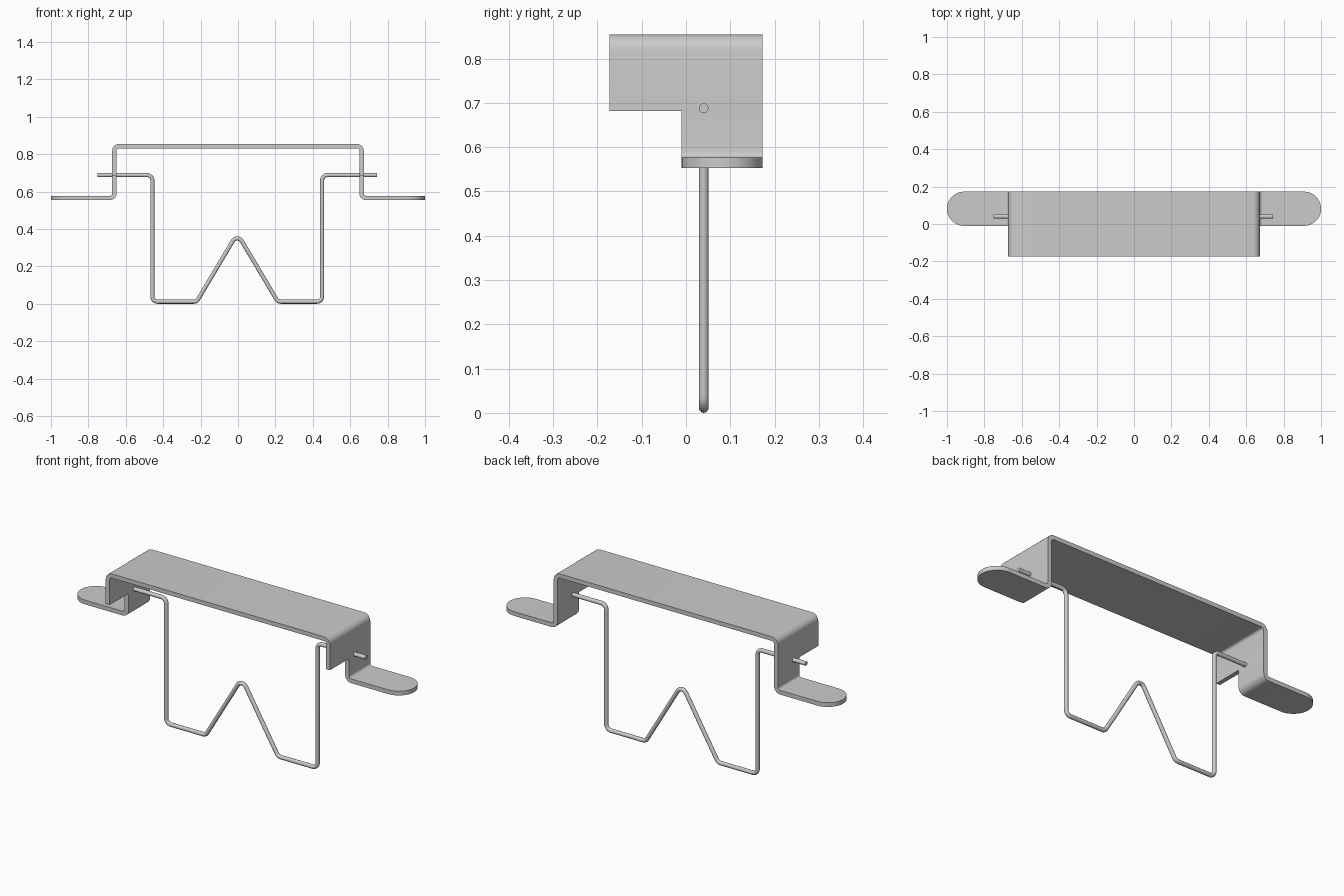
import bpy, bmesh, math
from mathutils import Vector

if "Cube" in bpy.data.objects:
    bpy.data.objects.remove(bpy.data.objects["Cube"])

THICK = 0.023        # sheet thickness
Y_FRONT, Y_STEP, Y_BACK = -0.173, -0.01, 0.173
Z_STEP = 0.682       # lower edge of the short front part of the legs


def fillet(points, radius, segs=6):
    """Round every corner of an open 2D path."""
    pts = [Vector(p) for p in points]
    out = [pts[0]]
    for a, p, b in zip(pts, pts[1:], pts[2:]):
        u, v = (a - p).normalized(), (b - p).normalized()
        half = u.angle(v) / 2
        if half > math.pi / 2 - 0.01:
            out.append(p)
            continue
        axis = (u + v).normalized()
        centre = p + axis * (radius / math.sin(half))
        start = p + u * (radius / math.tan(half)) - centre
        end = p + v * (radius / math.tan(half)) - centre
        sweep = start.angle_signed(end)
        for i in range(segs + 1):
            t = -sweep * i / segs
            c, s = math.cos(t), math.sin(t)
            out.append(centre + Vector((start.x * c - start.y * s, start.x * s + start.y * c)))
    out.append(pts[-1])
    return out


def finish(obj):
    bpy.ops.object.select_all(action='DESELECT')
    obj.select_set(True)
    bpy.context.view_layer.objects.active = obj
    bpy.ops.object.convert(target='MESH')
    bpy.ops.object.shade_smooth_by_angle(angle=math.radians(35))


# Bracket: folded sheet with stepped legs and round-ended tabs
mid, rad = (Y_STEP + Y_BACK) / 2, (Y_BACK - Y_STEP) / 2
profile = fillet([(0, 0.843), (0.661, 0.843), (0.661, Z_STEP),
                  (0.661, 0.565), (1 - rad, 0.565)], 0.025)
stations = [(p.x, p.y, Y_STEP, Y_BACK) for p in profile]
for i in range(1, 11):
    a = math.pi / 2 * i / 10
    h = rad * math.cos(a)
    stations.append((1 - rad + rad * math.sin(a), 0.565, mid - h, mid + h))

bm = bmesh.new()
for side in (1, -1):
    for (x0, z0, a0, b0), (x1, z1, a1, b1) in zip(stations, stations[1:]):
        strips = [(a0, b0, a1, b1)]
        if z1 >= Z_STEP - 1e-4:
            strips.append((Y_FRONT, Y_STEP, Y_FRONT, Y_STEP))
        for c0, d0, c1, d1 in strips:
            quad = [(side * x0, c0, z0), (side * x1, c1, z1),
                    (side * x1, d1, z1), (side * x0, d0, z0)]
            bm.faces.new([bm.verts.new(q) for q in quad[::side]])
bmesh.ops.remove_doubles(bm, verts=bm.verts, dist=1e-5)
bmesh.ops.recalc_face_normals(bm, faces=bm.faces)
mesh = bpy.data.meshes.new("bracket")
bm.to_mesh(mesh)
bm.free()
bracket = bpy.data.objects.new("bracket", mesh)
bpy.context.collection.objects.link(bracket)
solid = bracket.modifiers.new("thickness", 'SOLIDIFY')
solid.thickness = THICK
solid.offset = 0
solid.use_even_offset = True
finish(bracket)

# Wire hanger: round rod bent into a W, passing through both legs
half = [(0.746, 0.688), (0.454, 0.688), (0.454, 0.011), (0.217, 0.011)]
path = [(-x, z) for x, z in half] + [(0, 0.376)] + half[::-1]
points = fillet(path, 0.028)
curve = bpy.data.curves.new("wire_hanger", 'CURVE')
curve.dimensions = '3D'
curve.bevel_depth = 0.011
curve.bevel_resolution = 4
curve.use_fill_caps = True
spline = curve.splines.new('POLY')
spline.points.add(len(points) - 1)
for sp, p in zip(spline.points, points):
    sp.co = (p.x - 0.004, 0.04, p.y, 1)
wire = bpy.data.objects.new("wire_hanger", curve)
bpy.context.collection.objects.link(wire)
finish(wire)
